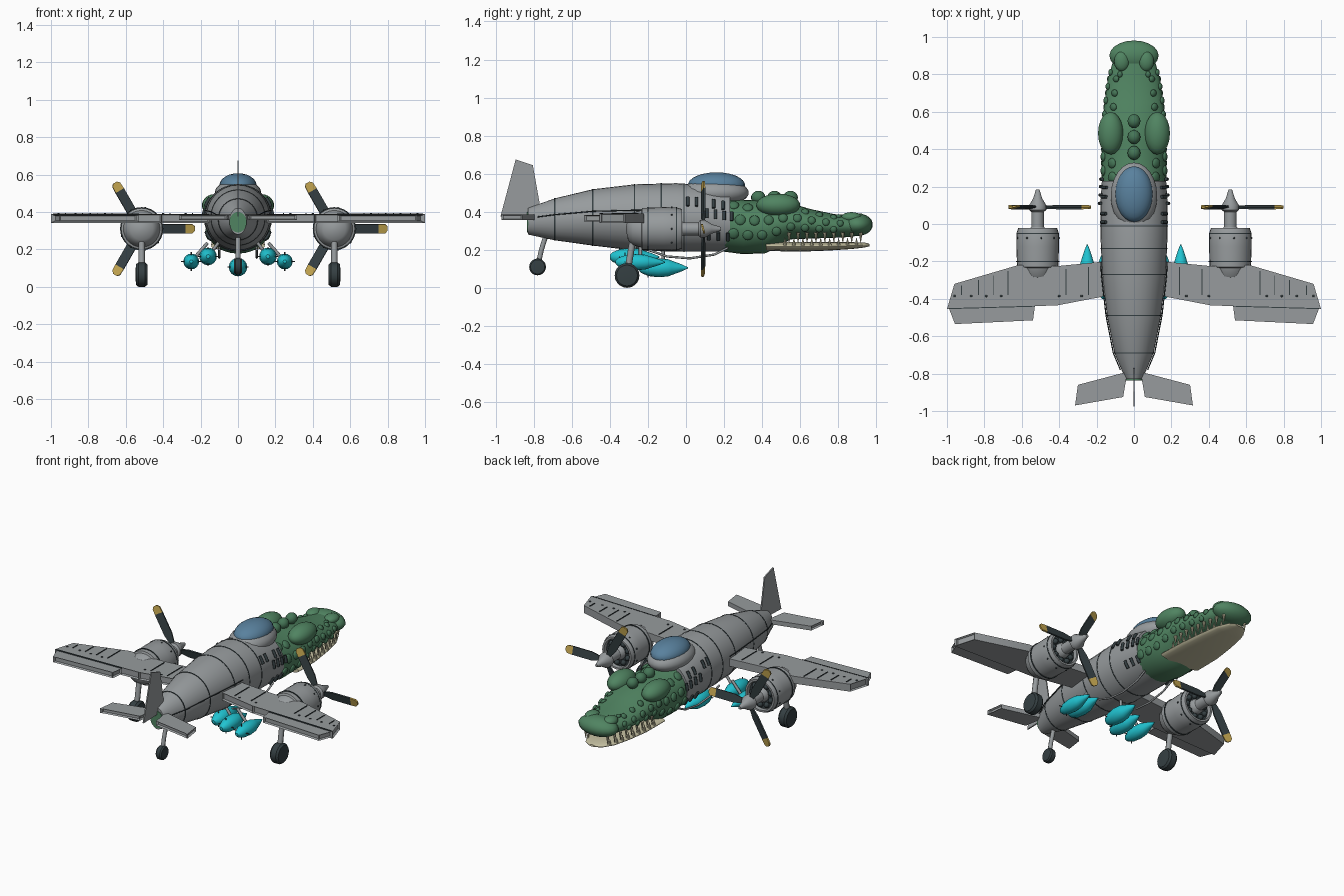
import bpy, bmesh, math
from mathutils import Vector, Matrix

cube = bpy.data.objects.get("Cube")
if cube:
    bpy.data.objects.remove(cube)


def material(name, *rgb):
    m = bpy.data.materials.new(name)
    m.use_nodes = True
    m.diffuse_color = (*rgb, 1)
    m.node_tree.nodes["Principled BSDF"].inputs["Base Color"].default_value = (*rgb, 1)
    return m


GREY = material("metal_grey", .31, .33, .34)
GREEN = material("reptile_green", .08, .23, .12)
BUMP = material("dark_green", .06, .18, .095)
GLASS = material("glass_blue", .10, .22, .34)
CYAN = material("bomb_cyan", .015, .55, .64)
CREAM = material("bone_cream", .56, .53, .36)
DARK = material("dark_slate", .035, .05, .055)
YELLOW = material("tip_yellow", .55, .38, .08)


def finish(name, bm, mat, angle=35):
    bmesh.ops.recalc_face_normals(bm, faces=bm.faces[:])
    me = bpy.data.meshes.new(name)
    bm.to_mesh(me)
    bm.free()
    me.materials.append(mat)
    me.shade_smooth()
    me.set_sharp_from_angle(angle=math.radians(angle))
    ob = bpy.data.objects.new(name, me)
    bpy.context.collection.objects.link(ob)
    return ob


def loft(name, rings, mat, n=24, x=0, angle=35):
    """Skin over elliptical rings (y, z, rx, rz) along y."""
    bm = bmesh.new()
    loops = []
    for y, z, rx, rz in rings:
        steps = [math.tau * i / n for i in range(n)]
        loops.append([bm.verts.new((x + rx * math.cos(a), y, z + rz * math.sin(a))) for a in steps])
    for a, b in zip(loops, loops[1:]):
        for i in range(n):
            bm.faces.new((a[i], a[(i + 1) % n], b[(i + 1) % n], b[i]))
    bm.faces.new(loops[0])
    bm.faces.new(loops[-1])
    return finish(name, bm, mat, angle)


def lathe(name, profile, x, z, mat, n=20):
    return loft(name, [(y, z, r, r) for y, r in profile], mat, n, x)


def ball(name, pos, size, mat, n=16, turn=0):
    bm = bmesh.new()
    mat4 = Matrix.Translation(pos) @ Matrix.Rotation(turn, 4, 'Y') @ Matrix.Diagonal((*size, 1))
    bmesh.ops.create_uvsphere(bm, u_segments=n, v_segments=n // 2 + 1, radius=1, matrix=mat4)
    return finish(name, bm, mat, 60)


def plate(name, pts, lo, hi, mat, upright=False, groove=False):
    """Extruded outline; upright plates lie in the y-z plane."""
    bm = bmesh.new()
    place = (lambda u, v, w: (w, u, v)) if upright else (lambda u, v, w: (u, v, w))
    low, top = [[bm.verts.new(place(u, v, w)) for u, v in pts] for w in (lo, hi)]
    bm.faces.new(low)
    bm.faces.new(top)
    sides = [bm.faces.new((low[i - 1], low[i], top[i], top[i - 1])) for i in range(len(pts))]
    bmesh.ops.recalc_face_normals(bm, faces=bm.faces[:])
    if groove:
        bm.normal_update()
        sides = [f for f in sides if f.normal.y < .5]
        bmesh.ops.inset_individual(bm, faces=sides, thickness=.008, depth=-.012)
    return finish(name, bm, mat, 20)


def tube(name, pts, r, mat):
    cu = bpy.data.curves.new(name, 'CURVE')
    cu.dimensions = '3D'
    cu.bevel_depth, cu.bevel_resolution, cu.use_fill_caps = r, 2, True
    sp = cu.splines.new('POLY')
    sp.points.add(len(pts) - 1)
    for p, co in zip(sp.points, pts):
        p.co = (*co, 1)
    cu.materials.append(mat)
    ob = bpy.data.objects.new(name, cu)
    bpy.context.collection.objects.link(ob)
    return ob


def section(rings, y):
    for a, b in zip(rings, rings[1:]):
        if a[0] <= y <= b[0]:
            t = (y - a[0]) / (b[0] - a[0])
            return [p + (q - p) * t for p, q in zip(a, b)]
    return rings[-1]


def skin_point(rings, y, deg, side=1, off=0):
    _, z, rx, rz = section(rings, y)
    a = math.radians(deg)
    return Vector((side * (rx + off) * math.cos(a), y, z + (rz + off) * math.sin(a)))


# Fuselage with seam bands
BODY = [(-.83, .35, .045, .07), (-.69, .36, .105, .11), (-.49, .37, .145, .148),
        (-.27, .37, .17, .174), (-.05, .37, .18, .18), (.1, .365, .18, .175), (.23, .35, .172, .16)]
loft("fuselage", BODY, GREY, 32)
loft("tail_cap", [(-.836, .345, .046, .055), (-.82, .345, .045, .055)], GREEN)
for y in (-.69, -.49, -.27, -.13, -.01):
    _, z, rx, rz = section(BODY, y)
    loft("seam_band", [(y + d, z, rx + .002, rz + .002) for d in (-.003, .003)], DARK, 32)

# Canopy
ball("canopy_fairing", (0, .15, .5), (.125, .18, .075), GREY, 24)
ball("canopy_glass", (0, .16, .54), (.1, .15, .067), GLASS, 24)

# Reptile head, jaw and snout
HEAD = [(.2, .34, .165, .15), (.3, .32, .171, .143), (.42, .32, .17, .138), (.48, .335, .168, .12),
        (.55, .35, .166, .095), (.65, .337, .157, .078), (.78, .325, .138, .062),
        (.86, .325, .115, .058), (.94, .325, .09, .045)]
loft("head", HEAD, GREEN, 28, angle=60)
ball("snout", (0, .9, .332), (.133, .082, .06), GREEN, 20)
JAW = [(.42, .218, .145, .024), (.6, .216, .14, .026), (.75, .218, .122, .022),
       (.87, .222, .1, .018), (.94, .225, .065, .013), (.965, .225, .025, .006)]
loft("lower_jaw", JAW, CREAM, 24, angle=60)
for y in (.38, .465, .55):
    ball("crown_knob", (0, y, .475), (.035, .038, .035), BUMP)
for s in (1, -1):
    ball("brow", (s * .125, .485, .435), (.068, .115, .06), GREEN, 20)
    ball("nostril", (s * .065, .87, .37), (.042, .055, .028), GREEN)
    ball("nostril_knob", (s * .075, .8, .375), (.014, .018, .012), BUMP, 10)
    # Scales in staggered rows
    for row, deg in enumerate((-18, 14, 46)):
        for i in range(8):
            y = .25 + i * .075 + (row % 2) * .035
            r = .029 - i * .0015
            ball("scale", skin_point(HEAD, y, deg, s), (.012, r, r), BUMP, 10, -s * math.radians(deg))
    # Teeth on both jaws
    for i in range(9):
        y = .52 + i * .047
        x = s * (section(JAW, y)[2] - .008)
        for name, za, zb, yy in (("lower_tooth", .222, .262, y), ("upper_tooth", .29, .235, y + .022)):
            tooth = lathe(name, [(0, .01), (abs(zb - za), .001)], 0, 0, CREAM, 8)
            tooth.rotation_euler.x = math.copysign(math.pi / 2, zb - za)
            tooth.location = (x, yy, za)
    # Staples joining head and fuselage
    for deg, ys in ((28, (.01, .055, .145, .195)), (9, (.11, .155, .2, .24)), (-30, (.12, .17, .22))):
        for y in ys:
            tube("staple", [skin_point(BODY, y, deg + d, s, .006) for d in (-8, 0, 8)], .009, DARK)

# Wings, tail surfaces and their details
WING = [(.15, -.2), (.41, -.225), (.62, -.22), (.96, -.32), (1, -.455), (.41, -.435), (.15, -.385)]
AILERON = [(.53, -.44), (.99, -.45), (.957, -.535), (.54, -.515)]
TAIL = [(.035, -.79), (.30, -.86), (.315, -.97), (.058, -.925)]
for s in (1, -1):
    flip = lambda pts: [(s * u, v) for u, v in pts]
    plate("wing", flip(WING), .342, .39, GREY, groove=True)
    plate("aileron", flip(AILERON), .348, .384, GREY, groove=True)
    plate("tailplane", flip(TAIL), .357, .385, GREY, groove=True)
    plate("aileron_gap", flip([(.53, -.437), (.99, -.45), (.99, -.455), (.53, -.442)]), .385, .392, DARK)
    for x, front in ((.24, -.23), (.36, -.24), (.67, -.25), (.75, -.275), (.83, -.3), (.92, -.33)):
        plate("wing_rib", flip([(x, front), (x + .005, front), (x + .005, -.38), (x, -.38)]), .388, .394, DARK)
        ball("wing_rivet", (s * (x + .04), -.385, .39), (.007, .007, .005), DARK, 8)
    # Control cable along the flank
    tube("control_cable", [skin_point(BODY, y, 12, s, .008) for y in (-.78, -.69, -.49, -.27, -.2)], .003, DARK)
    # Fuel pipe below the belly
    tube("fuel_pipe", [(s * .1, .22, .21), (s * .1, .15, .175), (s * .1, .02, .155),
                       (s * .1, -.1, .165), (s * .1, -.2, .2)], .006, GREY)
plate("tail_fin", [(-.975, .375), (-.895, .675), (-.805, .645), (-.765, .42), (-.79, .38)],
      -.004, .004, GREY, upright=True)

# Engines, propellers and main wheels
EZ = .31
COWL = [(-.315, .01), (-.305, .06), (-.28, .085), (-.235, .098), (-.23, .11), (-.12, .114),
        (-.05, .113), (-.022, .104), (-.022, .092), (-.07, .088), (-.075, .01)]
SPINNER = [(-.08, .05), (-.03, .045), (-.015, .034), (.065, .034), (.075, .046), (.1, .046),
           (.135, .025), (.185, .009)]
TYRE = [(-.032, .035), (-.03, .055), (-.018, .065), (.018, .065), (.03, .055), (.032, .035)]


def wheel(name, x, y, z, size):
    w = lathe(name, [(a * size, r * size) for a, r in TYRE], 0, 0, DARK)
    w.rotation_euler.z = math.pi / 2
    w.location = (x, y, z)


for s in (1, -1):
    ex = s * .515
    lathe("engine_cowl", COWL, ex, EZ, GREY, 28)
    lathe("spinner", SPINNER, ex, EZ, GREY)
    for y in (-.2, -.05):
        lathe("cowl_band", [(y - .003, .1155), (y + .003, .1155)][:2] if y < -.1 else
              [(y - .003, .1145), (y + .003, .1145)], ex, EZ, DARK, 28)
    for i in range(9):
        a = math.tau * i / 9
        c, d = math.cos(a), math.sin(a)
        ball("engine_cylinder", (ex + .068 * c, -.05, EZ + .068 * d), (.018, .025, .018), DARK, 10)
        ball("cowl_rivet", (ex + .114 * c, -.075, EZ + .114 * d), (.005, .005, .005), DARK, 8)
    for i in range(3):
        turn = Matrix.Translation((ex, .09, EZ)) @ Matrix.Rotation(math.tau * i / 3, 4, 'Y') \
            @ Matrix.Rotation(.25, 4, 'X')
        blade = plate("propeller_blade", [(.03, -.012), (.1, -.026), (.235, -.026), (.235, .026), (.1, .026),
                                          (.03, .012)], -.005, .005, DARK)
        tip = plate("blade_tip", [(.235, -.026), (.272, -.024), (.285, -.01), (.285, .012), (.272, .024),
                                  (.235, .026)], -.005, .005, YELLOW)
        for ob in (blade, tip):
            ob.matrix_world = turn @ Matrix.Rotation(math.pi / 2, 4, 'X')
    tube("gear_strut", [(ex, -.28, .25), (ex, -.31, .07)], .017, GREY)
    wheel("main_wheel", ex, -.31, .065, 1)

# Tail wheel
tube("tail_strut", [(0, -.735, .28), (0, -.76, .2), (0, -.78, .11)], .013, GREY)
wheel("tail_wheel", 0, -.78, .11, .68)

# Bombs with pylons and crossed tail fins
BOMB = [(0, .01), (.06, .026), (.2, .041), (.4, .047), (.6, .043), (.66, .037), (.85, .02), (1, .003)]
for x, y, z, size in ((0, -.25, .105, 1.05), (.16, -.4, .162, 1), (-.16, -.4, .162, 1),
                      (.25, -.37, .135, .9), (-.25, -.37, .135, .9)):
    lathe("bomb", [(y + t * .26, r * size) for t, r in BOMB], x, z, CYAN, 16)
    tube("bomb_pylon", [(x, y + .13, z), (x * .65, y + .13, .235)], .009, GREY)
    for dx, dz in ((.055, 0), (0, .05)):
        tube("bomb_fin", [(x - dx, y + .05, z - dz), (x + dx, y + .05, z + dz)], .003, DARK)
